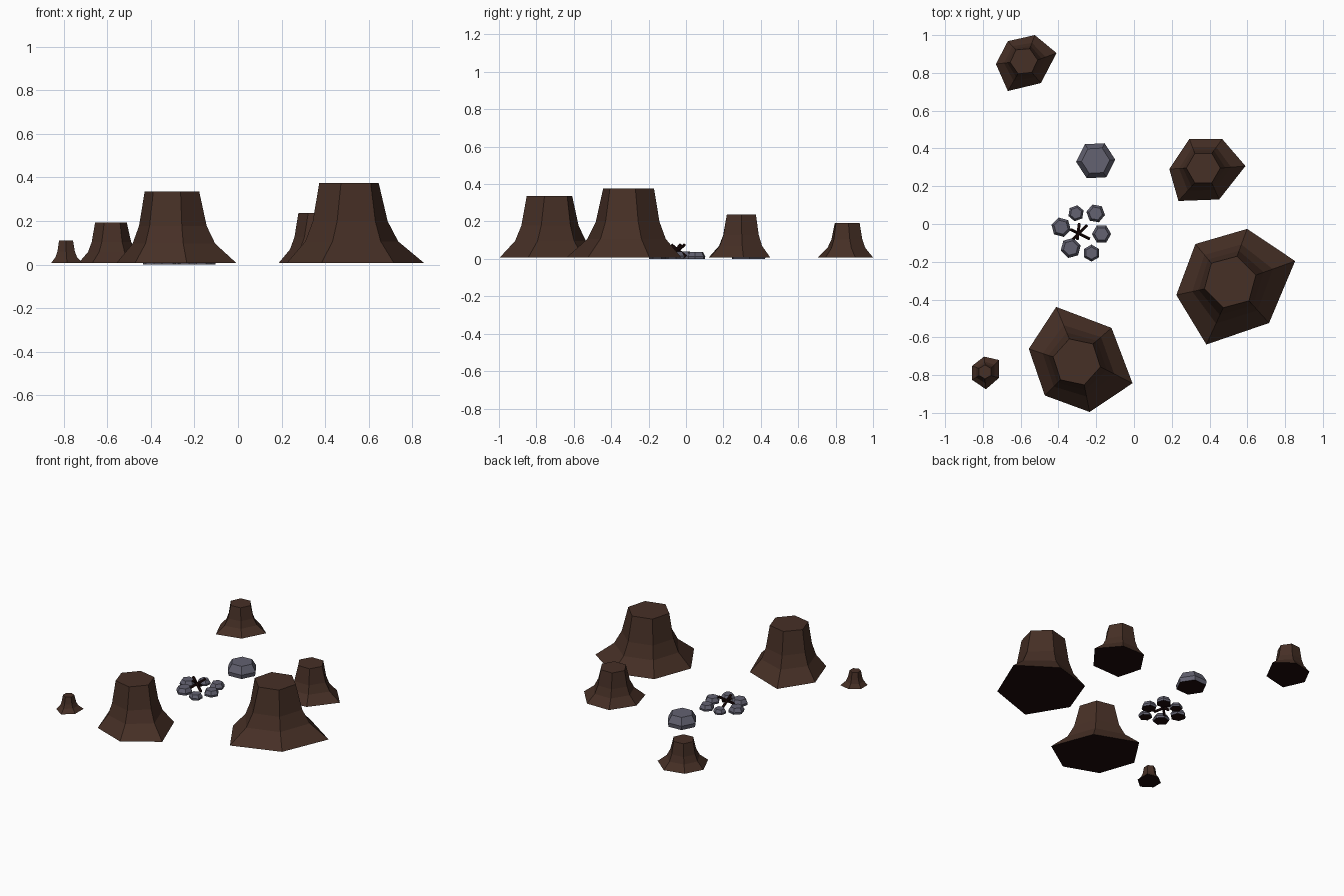
import bpy, bmesh, math
from mathutils import Vector

if "Cube" in bpy.data.objects:
    bpy.data.objects.remove(bpy.data.objects["Cube"])


def material(name, rgb):
    m = bpy.data.materials.new(name)
    m.diffuse_color = (*rgb, 1)
    m.use_nodes = True
    m.node_tree.nodes["Principled BSDF"].inputs["Base Color"].default_value = m.diffuse_color
    return m


BARK = material("brown bark", (0.062, 0.029, 0.019))
STONE = material("grey stone", (0.125, 0.122, 0.165))
CHAR = material("charred dark", (0.012, 0.003, 0.003))


def loft(name, rings, mat):
    """Skin a stack of equal rings, with a dark underside."""
    bm = bmesh.new()
    vs = [[bm.verts.new(p) for p in r] for r in rings]
    n = len(rings[0])
    for a, b in zip(vs, vs[1:]):
        for i in range(n):
            j = (i + 1) % n
            bm.faces.new((a[i], a[j], b[j], b[i]))
    bm.faces.new(vs[-1])
    bottom = bm.faces.new(vs[0][::-1])
    bottom.material_index = 1
    bmesh.ops.recalc_face_normals(bm, faces=bm.faces[:])
    me = bpy.data.meshes.new(name)
    bm.to_mesh(me)
    bm.free()
    me.materials.append(mat)
    me.materials.append(CHAR)
    ob = bpy.data.objects.new(name, me)
    bpy.context.collection.objects.link(ob)
    return ob


def stump(name, centre, r, angle, h, base):
    """Six-sided cut trunk flaring to an irregular root outline."""
    top = [(centre[0] + r * math.cos(math.radians(angle + 60 * k)),
            centre[1] + r * math.sin(math.radians(angle + 60 * k))) for k in range(6)]
    z0 = 0.008
    rings = []
    for flare, f in ((1, 0), (0.43, 0.27), (0.2, 0.52), (0, 1)):
        rings.append([(t[0] + (b[0] - t[0]) * flare, t[1] + (b[1] - t[1]) * flare,
                       z0 + (h - z0) * f) for t, b in zip(top, base)])
    loft(name, rings, BARK)


def rock(name, x, y, r, angle):
    """Low six-sided stone with a bevelled top."""
    rings = []
    for k, z in ((0.95, 0), (1.0, 0.28), (0.72, 0.76)):
        rings.append([(x + r * k * math.cos(math.radians(angle + 60 * i)),
                       y + r * k * math.sin(math.radians(angle + 60 * i)),
                       r * z) for i in range(6)])
    loft(name, rings, STONE)


def stick(name, a, b, r=0.009):
    a, b = Vector(a), Vector(b)
    d = b - a
    bpy.ops.mesh.primitive_cylinder_add(vertices=6, radius=r, depth=d.length,
                                        location=(a + b) / 2,
                                        rotation=d.to_track_quat('Z', 'Y').to_euler())
    bpy.context.object.name = name
    bpy.context.object.data.materials.append(CHAR)


# tree stumps, root outlines run counter-clockwise
stump("back_stump", (-.583, .862), .073, 5, .193,
      [(-.41, .905), (-.525, 1), (-.668, .968), (-.731, .847), (-.668, .704), (-.493, .746)])
stump("right_stump", (.367, .296), .09, 0, .236,
      [(.59, .307), (.467, .45), (.293, .45), (.187, .291), (.235, .122), (.451, .13)])
stump("large_stump", (.509, -.307), .141, 15, .375,
      [(.853, -.196), (.599, -.026), (.325, -.106), (.224, -.376), (.383, -.638), (.715, -.524)])
stump("front_stump", (-.303, -.73), .128, -12, .335,
      [(-.008, -.843), (-.119, -.55), (-.412, -.439), (-.557, -.661), (-.472, -.908), (-.235, -.995)])
stump("small_stump", (-.789, -.783), .037, 30, .11,
      [(-.715, -.72), (-.794, -.702), (-.857, -.751), (-.857, -.825), (-.784, -.875), (-.715, -.815)])

# boulder and fire ring stones
rock("boulder", -.203, .335, .104, 3)
for i, (x, y, r, a) in enumerate(((-.307, .057, .043, 20), (-.203, .056, .05, 50), (-.172, -.053, .051, 0),
                                  (-.225, -.154, .045, 30), (-.335, -.127, .055, 15), (-.386, -.017, .053, 45))):
    rock(f"fire_stone_{i + 1}", x, y, r, a)

# crossed firewood
stick("firewood_1", (-.237, -.078, .012), (-.333, -.03, .075))
stick("firewood_2", (-.328, -.085, .012), (-.25, -.008, .075))
stick("firewood_3", (-.29, .0, .012), (-.3, -.08, .075))
